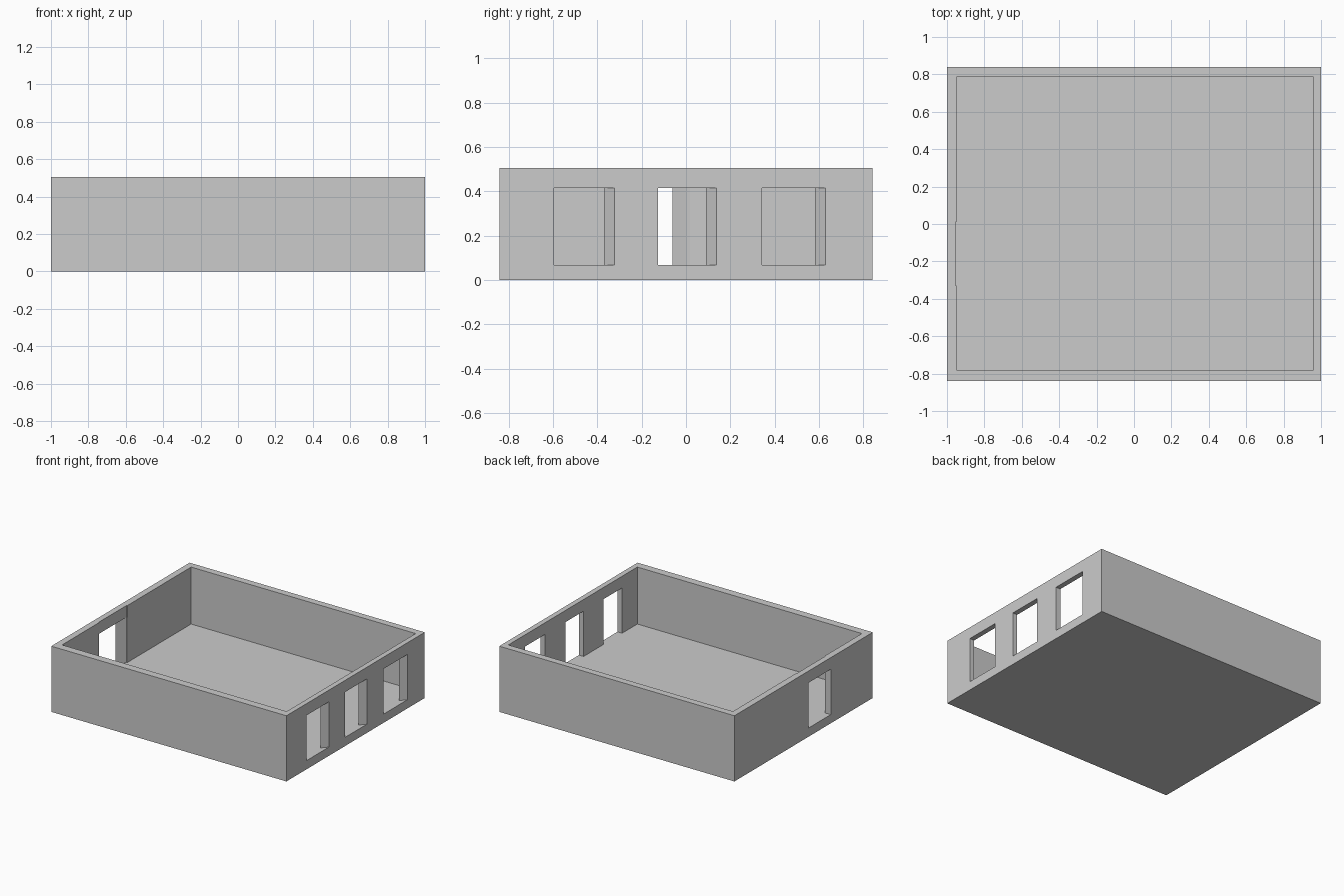
import bpy, bmesh

if "Cube" in bpy.data.objects:
    bpy.data.objects.remove(bpy.data.objects["Cube"])

FLOOR, HEAD, TOP = 0.067, 0.415, 0.505


def prism(name, plan, z0, z1):
    """Extrude a plan outline from z0 to z1."""
    bm = bmesh.new()
    face = bm.faces.new([bm.verts.new((x, y, z0)) for x, y in plan])
    up = bmesh.ops.extrude_face_region(bm, geom=[face])["geom"]
    verts = [g for g in up if isinstance(g, bmesh.types.BMVert)]
    bmesh.ops.translate(bm, verts=verts, vec=(0, 0, z1 - z0))
    bmesh.ops.recalc_face_normals(bm, faces=bm.faces[:])
    mesh = bpy.data.meshes.new(name)
    bm.to_mesh(mesh)
    bm.free()
    obj = bpy.data.objects.new(name, mesh)
    bpy.context.collection.objects.link(obj)
    return obj


def rect(x0, x1, y0, y1):
    return [(x0, y0), (x1, y0), (x1, y1), (x0, y1)]


def cut(target, cutter):
    mod = target.modifiers.new(cutter.name, "BOOLEAN")
    mod.operation = "DIFFERENCE"
    mod.solver = "EXACT"
    mod.object = cutter
    cutter.hide_render = True
    cutter.display_type = "WIRE"


# Solid block hollowed into floor and four walls
room = prism("room_shell", rect(-1, 1, -0.84, 0.84), 0, TOP)
cut(room, prism("room_hollow", rect(-0.95, 0.96, -0.78, 0.787), FLOOR, 0.7))

# Three windows in the right wall, each with one splayed jamb
for i, (y0, y1) in enumerate([(-0.595, -0.322), (-0.127, 0.138), (0.342, 0.63)]):
    s = 0.048
    plan = [(0.92, y0), (1.04, y0), (1.04, y1 + s), (0.92, y1 - 2 * s)]
    cut(room, prism(f"window_cutter_{i + 1}", plan, FLOOR, HEAD))

# Doorway in the left wall, also with one splayed jamb
plan = [(-1.05, -0.33), (-0.90, -0.33), (-0.90, 0.09), (-1.05, -0.135)]
cut(room, prism("doorway_cutter", plan, FLOOR, HEAD))

# Shallow recess on the inside of the wall around the doorway
cut(room, prism("doorway_recess", rect(-0.955, -0.9, -0.33, 0.012), FLOOR, 0.7))
